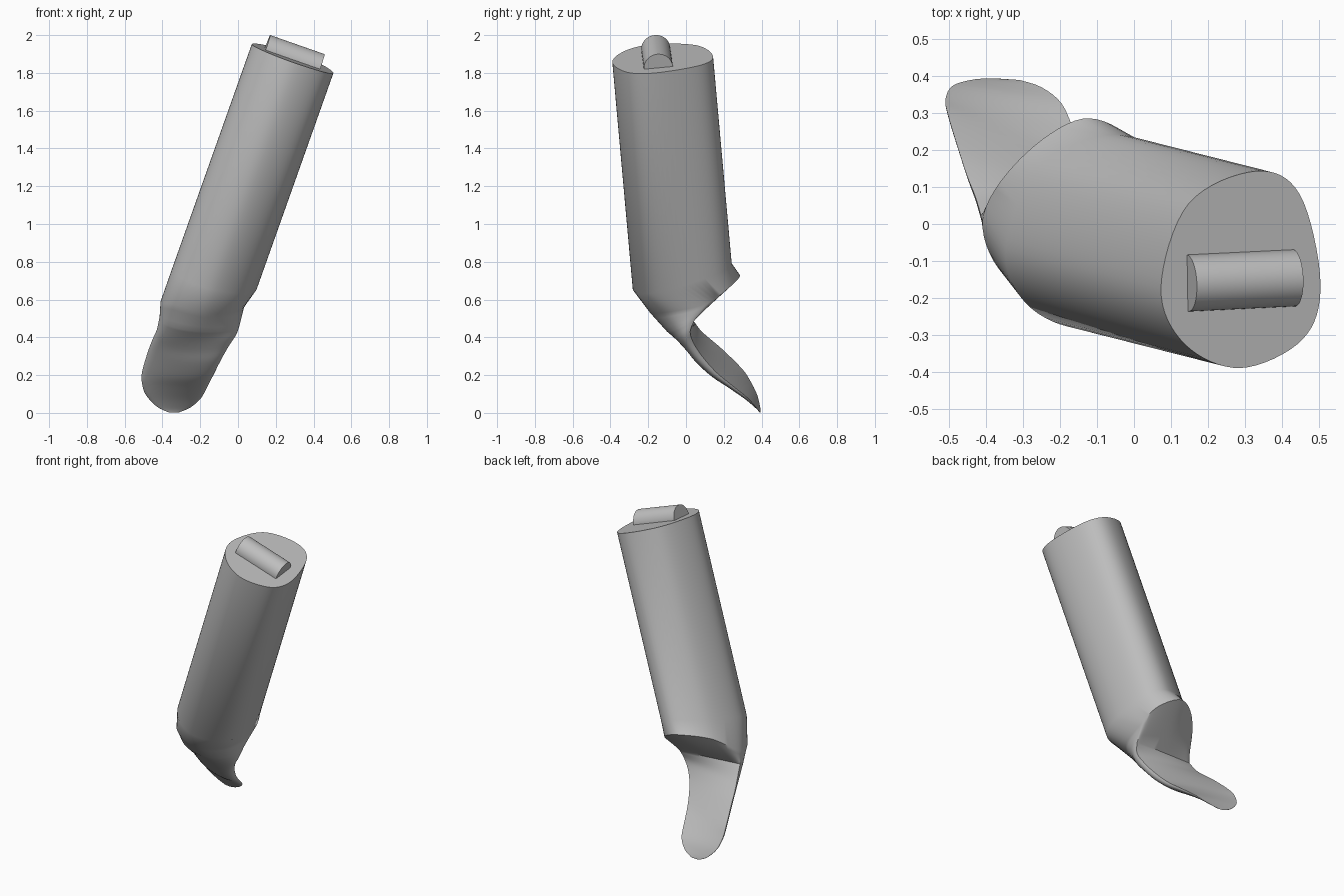
import bpy, bmesh, math
from mathutils import Vector, Matrix

cube = bpy.data.objects.get("Cube")
if cube:
    bpy.data.objects.remove(cube)

grey = bpy.data.materials.new("plain grey")
grey.use_nodes = True
COLOUR = (0.52, 0.52, 0.52, 1)
grey.diffuse_color = COLOUR
grey.node_tree.nodes["Principled BSDF"].inputs["Base Color"].default_value = COLOUR

AXIS = Vector((0.355, -0.09, 1)).normalized()
CAP = Vector((0.289, -0.124, 1.88))
N = 64


def spline(a, b, c, d, t):
    return 0.5 * (2 * b + (c - a) * t + (2 * a - 5 * b + 4 * c - d) * t ** 2
                  + (3 * b - a - 3 * c + d) * t ** 3)


def closed_curve(points):
    """Smooth loop of N points through eight points."""
    return [spline(*(points[(k + j) % 8] for j in (-1, 0, 1, 2)), s / 8)
            for k in range(8) for s in range(8)]


def finish(name, bm):
    bmesh.ops.recalc_face_normals(bm, faces=bm.faces)
    mesh = bpy.data.meshes.new(name)
    bm.to_mesh(mesh)
    bm.free()
    mesh.materials.append(grey)
    obj = bpy.data.objects.new(name, mesh)
    bpy.context.collection.objects.link(obj)
    bpy.ops.object.select_all(action="DESELECT")
    obj.select_set(True)
    bpy.context.view_layer.objects.active = obj
    bpy.ops.object.shade_smooth_by_angle(angle=math.radians(45))


# Rounded tube outline, as seen from above
profile = closed_curve([Vector(p) for p in (
    (.216, -.036), (.168, -.188), (0, -.266), (-.151, -.202),
    (-.216, -.05), (-.142, .178), (.04, .267), (.16, .204))])


def tube_ring(centre, normal):
    """Slide the end outline along the tube axis onto a plane."""
    ring = []
    for x, y in profile:
        p = CAP + Vector((x, y, -(x * AXIS.x + y * AXIS.y) / AXIS.z))
        ring.append(p + AXIS * ((centre - p).dot(normal) / AXIS.dot(normal)))
    return ring


def scoop_ring(left, right, front):
    """Half oval round the front, straight across the back."""
    mid, half = (left + right) / 2, (right - left) / 2
    ring = []
    for i in range(N):
        a = math.tau * i / N
        bulge = max(math.sin(a), 0) ** 0.85
        ring.append(mid + half * math.cos(a) + (front - mid) * bulge)
    return ring


# Rim of the slanted lower opening
rim = closed_curve([Vector(p) for p in (
    (.035, .10, .575), (-.01, -.09, .535), (-.17, -.19, .53), (-.34, -.15, .575),
    (-.41, .01, .59), (-.31, .175, .705), (-.14, .285, .73), (.0, .225, .66))])

# Left edge, right edge and front of the scoop, from the opening to the tip
stations = [[Vector(p) for p in row] for row in (
    ((-.415, .025, .51), (.012, .045, .49), (-.19, -.10, .43)),
    ((-.43, .075, .44), (-.005, .022, .43), (-.215, -.04, .38)),
    ((-.452, .13, .39), (-.045, .04, .37), (-.24, .02, .325)),
    ((-.475, .20, .33), (-.085, .085, .30), (-.27, .08, .265)),
    ((-.505, .30, .23), (-.125, .16, .215), (-.31, .17, .19)),
    ((-.51, .34, .17), (-.16, .245, .145), (-.335, .25, .135)),
    ((-.49, .375, .10), (-.195, .325, .08), (-.345, .325, .075)),
    ((-.43, .392, .035), (-.25, .37, .03), (-.345, .375, .025)),
    ((-.37, .394, .004), (-.31, .39, .004), (-.34, .391, .002)))]

# Tube, its slanted lower end and the scoop in one skin
rings = [tube_ring(CAP, AXIS),
         tube_ring(Vector((-.13, -.018, .73)), Vector((.25, -.3, 1)))]
first = scoop_ring(*stations[0])
rings += [[a.lerp(b, s / 4) for a, b in zip(rim, first)] for s in range(5)]
last = len(stations) - 1
for k in range(last):
    rows = [stations[min(max(k + j, 0), last)] for j in (-1, 0, 1, 2)]
    for s in range(1, 5):
        rings.append(scoop_ring(*(spline(*(r[c] for r in rows), s / 4) for c in range(3))))

bm = bmesh.new()
loops = [[bm.verts.new(p) for p in ring] for ring in rings]
for a, b in zip(loops, loops[1:]):
    for i in range(N):
        j = (i + 1) % N
        bm.faces.new((a[i], a[j], b[j], b[i]))
bm.faces.new(loops[0])
bm.faces.new(loops[-1])
finish("tube_with_scoop", bm)

# Half-round key lying on the tube's end
along = Vector((1, .015, 0))
along = (along - AXIS * along.dot(AXIS)).normalized()
across = AXIS.cross(along)
bm = bmesh.new()
arc = [Vector((-.153, math.cos(a) * .077, math.sin(a) * .077))
       for a in (math.pi * i / 24 for i in range(25))]
arc = [Vector((-.153, .077, -.01))] + arc + [Vector((-.153, -.077, -.01))]
face = bm.faces.new([bm.verts.new(p) for p in arc])
out = bmesh.ops.extrude_face_region(bm, geom=[face], use_keep_orig=True)
bmesh.ops.translate(bm, vec=(.306, 0, 0),
                    verts=[v for v in out["geom"] if isinstance(v, bmesh.types.BMVert)])
key_place = Matrix((along, across, AXIS)).transposed().to_4x4()
key_place.translation = Vector((.289, -.153, 1.877))
bm.transform(key_place)
finish("end_key", bm)
